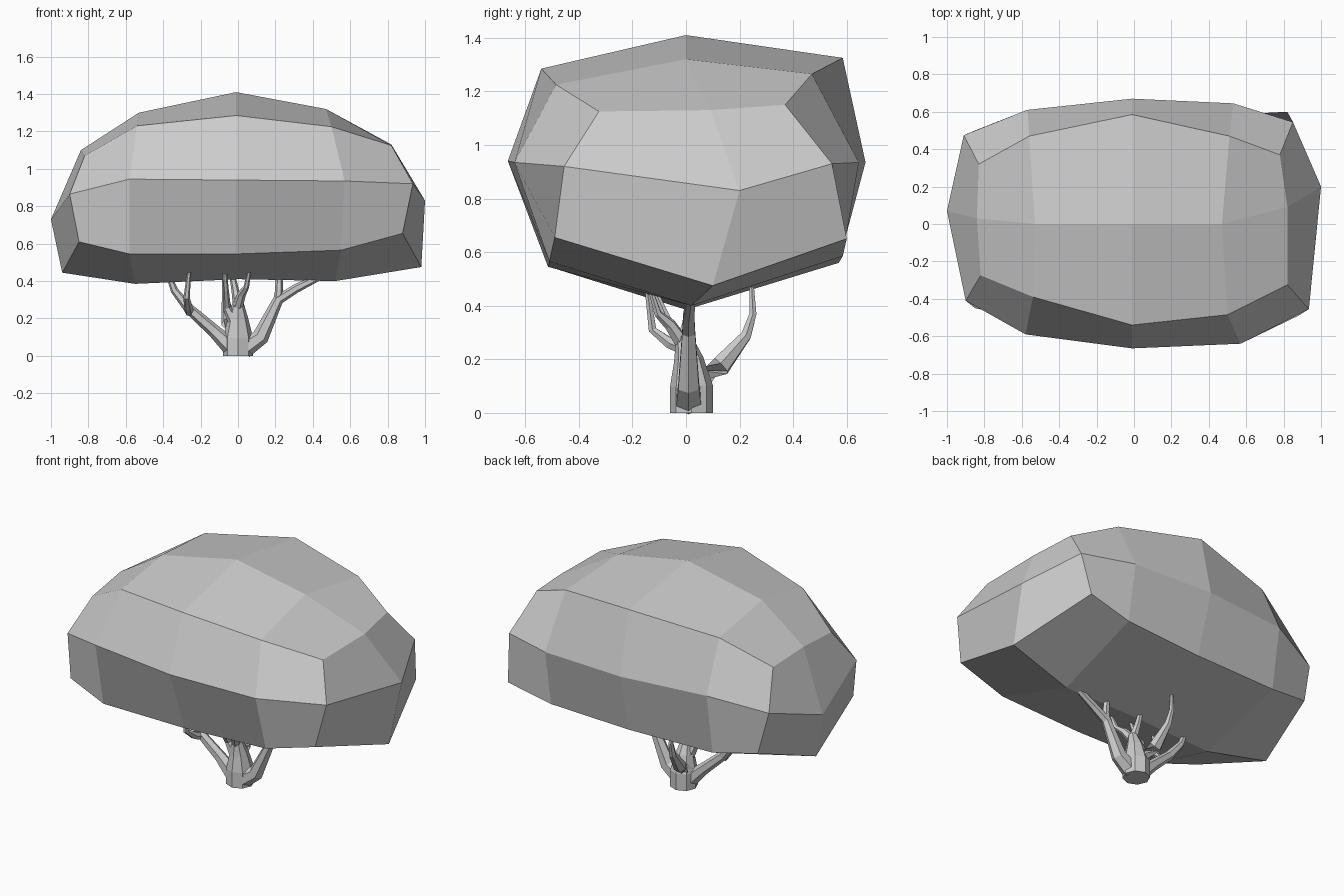
import bpy, bmesh, math
from mathutils import Vector


def finish(name, bm):
    bmesh.ops.recalc_face_normals(bm, faces=bm.faces)
    mesh = bpy.data.meshes.new(name)
    bm.to_mesh(mesh)
    bm.free()
    obj = bpy.data.objects.new(name, mesh)
    bpy.context.collection.objects.link(obj)
    return obj


def bridge(bm, a, b):
    n = len(a)
    for i in range(n):
        bm.faces.new((a[i], a[(i + 1) % n], b[(i + 1) % n], b[i]))


# Canopy: eight-point sections, top -> front -> bottom -> back, as (x, y, z)
sections = [
    [(-.84, .03, 1.10), (-.82, -.275, 1.07), (-.90, -.41, .865), (-.85, -.45, .61),
     (-.94, .05, .445), (-.85, .50, .61), (-.91, .475, .87), (-.83, .32, 1.08)],
    [(-.53, 0, 1.30), (-.54, -.39, 1.23), (-.58, -.59, .945), (-.58, -.51, .545),
     (-.55, 0, .385), (-.57, .55, .56), (-.57, .61, .94), (-.56, .47, 1.25)],
    [(-.01, 0, 1.41), (-.01, -.54, 1.285), (-.01, -.665, .94), (-.01, -.515, .545),
     (0, 0, .41), (0, .57, .56), (-.01, .67, .935), (-.01, .585, 1.325)],
    [(.47, 0, 1.32), (.50, -.485, 1.225), (.57, -.64, .935), (.55, -.51, .565),
     (.52, .02, .40), (.53, .585, .585), (.53, .645, .935), (.51, .47, 1.265)],
    [(.82, .09, 1.13), (.82, -.325, 1.125), (.935, -.455, .92), (.88, -.49, .655),
     (.98, .10, .475), (.82, .60, .65), (.85, .545, .93), (.78, .37, 1.15)],
]
bm = bmesh.new()
rings = [[bm.verts.new(p) for p in s] for s in sections]
for a, b in zip(rings, rings[1:]):
    bridge(bm, a, b)
# End caps: four quads around a centre point
for ring, tip in ((rings[0], (-1, .07, .73)), (rings[-1], (1, .20, .83))):
    c = bm.verts.new(tip)
    for i in range(0, 8, 2):
        bm.faces.new((c, ring[i], ring[i + 1], ring[(i + 2) % 8]))
finish("canopy", bm)


# Tapered six-sided limb through (x, y, z, radius) points
def limb(name, path, sides=6):
    bm = bmesh.new()
    pts = [Vector(p[:3]) for p in path]
    rings = []
    for i, p in enumerate(pts):
        d = (pts[min(i + 1, len(pts) - 1)] - pts[max(i - 1, 0)]).normalized()
        u = d.cross(Vector((0, 1, 0)) if abs(d.y) < .8 else Vector((0, 0, 1))).normalized()
        v = d.cross(u)
        r = path[i][3]
        rings.append([bm.verts.new(p + r * (u * math.cos(t) + v * math.sin(t)))
                      for t in [math.tau * k / sides for k in range(sides)]])
    for a, b in zip(rings, rings[1:]):
        bridge(bm, a, b)
    bm.faces.new(rings[0])
    bm.faces.new(rings[-1])
    return finish(name, bm)


# Trunk
limb("trunk", [(0, .02, 0, .08), (0, .02, .10, .08), (0, .01, .20, .055), (0, -.01, .29, .028)], 8)

# Branches
limb("left_branch", [(-.03, .01, .04, .05), (-.13, .01, .135, .035),
                     (-.26, 0, .25, .028), (-.34, .01, .35, .02), (-.37, .01, .43, .014)])
limb("left_branch_fork", [(-.26, 0, .235, .025), (-.265, -.06, .26, .023),
                          (-.275, -.125, .31, .017), (-.26, -.145, .46, .01)])
limb("right_branch", [(.03, .01, .04, .055), (.12, .01, .10, .045),
                      (.215, .01, .30, .028), (.31, .01, .36, .024), (.45, .02, .43, .018)])
limb("right_branch_fork", [(.21, .01, .28, .024), (.22, .01, .35, .022), (.22, .02, .43, .018)])
limb("front_branch", [(0, -.02, .27, .028), (.02, -.06, .33, .023),
                      (.045, -.105, .37, .015), (.06, -.13, .45, .01)])
limb("centre_branch", [(0, -.01, .27, .028), (-.015, .01, .35, .02), (-.03, .02, .43, .016)])
limb("back_branch", [(-.02, .04, .12, .055), (-.05, .13, .175, .04),
                     (-.065, .225, .29, .022), (-.07, .25, .37, .015), (-.075, .245, .47, .01)])
limb("front_left_branch", [(-.02, 0, .18, .035), (-.06, -.01, .26, .022),
                           (-.065, -.07, .35, .016), (-.07, -.11, .44, .012)])
